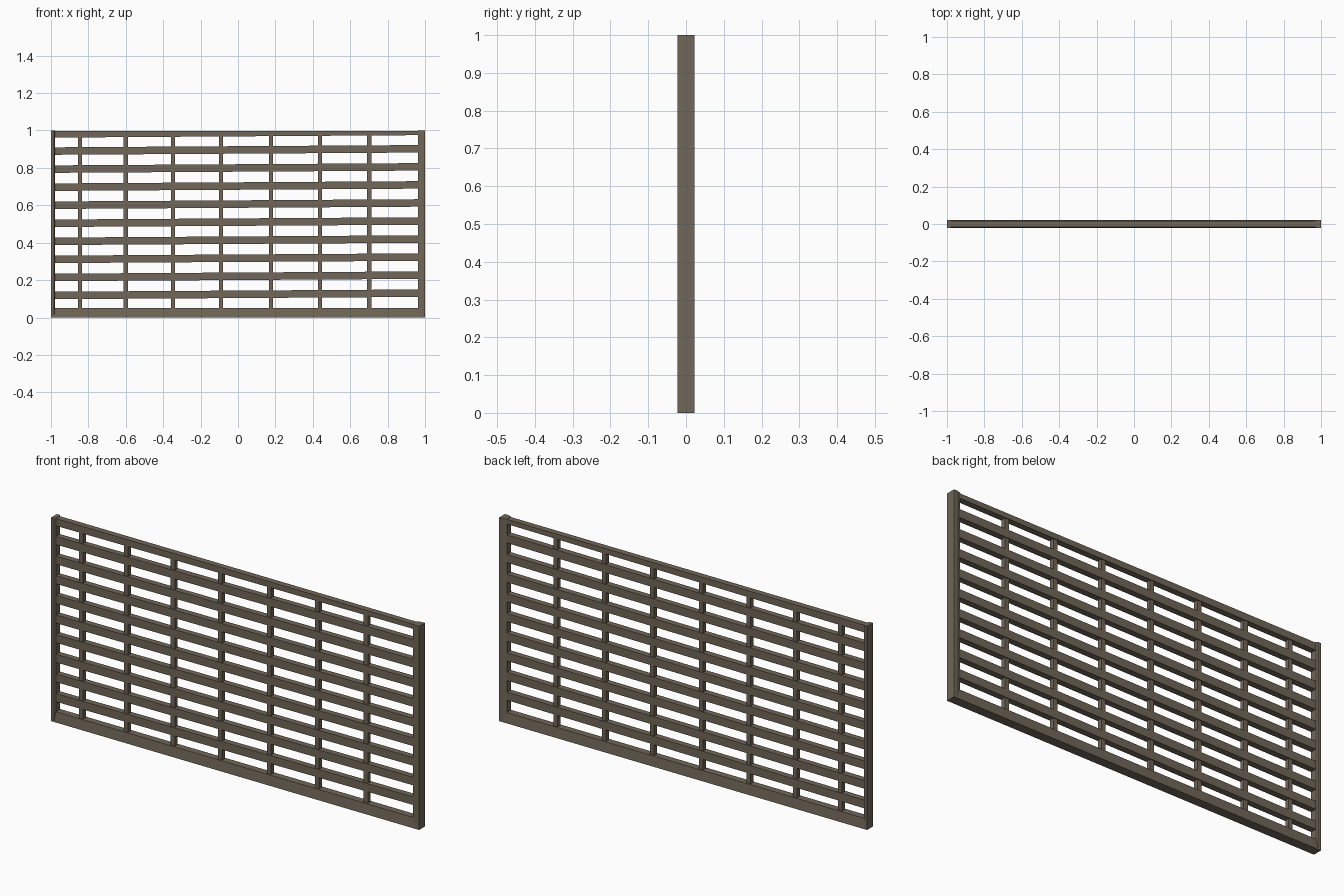
import bpy, bmesh

if "Cube" in bpy.data.objects:
    bpy.data.objects.remove(bpy.data.objects["Cube"])

def material(name, rgb):
    m = bpy.data.materials.new(name)
    m.diffuse_color = (*rgb, 1)
    m.use_nodes = True
    m.node_tree.nodes["Principled BSDF"].inputs["Base Color"].default_value = m.diffuse_color
    return m

wood = material("weathered brown", (0.165, 0.135, 0.098))

def prism(name, ring_a, ring_b):
    """Solid joining two matching cross-sections."""
    bm = bmesh.new()
    a = [bm.verts.new(p) for p in ring_a]
    b = [bm.verts.new(p) for p in ring_b]
    n = len(a)
    bm.faces.new(a)
    bm.faces.new(b[::-1])
    for i in range(n):
        j = (i + 1) % n
        bm.faces.new((a[j], a[i], b[i], b[j]))
    bmesh.ops.recalc_face_normals(bm, faces=bm.faces)
    me = bpy.data.meshes.new(name)
    bm.to_mesh(me)
    bm.free()
    me.materials.append(wood)
    ob = bpy.data.objects.new(name, me)
    bpy.context.collection.objects.link(ob)
    return ob

def slat(name, left, right, d, x0=-0.98, x1=0.97):
    """Horizontal board; left and right are (bottom, top) heights."""
    def ring(x, z):
        return [(x, -d, z[0]), (x, d, z[0]), (x, d, z[1]), (x, -d, z[1])]
    return prism(name, ring(x0, left), ring(x1, right))

# Slightly sloping horizontal slats
for i in range(9):
    zl, zr = 0.118 + i * 0.0965, 0.130 + i * 0.0965
    slat(f"slat_{i + 1}", (zl - 0.020, zl + 0.020), (zr - 0.020, zr + 0.020), 0.015)
slat("top_rail", (0.962, 0.998), (0.975, 0.998), 0.015)

# Thin uprights between the slats
for i, x in enumerate((-0.845, -0.60, -0.347, -0.09, 0.176, 0.438, 0.702)):
    w, d = 0.011, 0.011
    sec = [(-w, -d), (w, -d), (w, d), (-w, d)]
    prism(f"upright_{i + 1}", [(x + u, v, 0.02) for u, v in sec],
          [(x + u, v, 0.985) for u, v in sec])

# End posts, tapering toward the panel
for name, s, inner in (("left_post", -1, 0.978), ("right_post", 1, 0.962)):
    sec = [(1, -0.0225), (0.984, -0.0225), (inner, -0.016),
           (inner, 0.016), (0.984, 0.0225), (1, 0.0225)]
    prism(name, [(s * u, v, 0) for u, v in sec], [(s * u, v, 1) for u, v in sec])

# Bottom rail, wider at the foot
sec = [(-0.0225, 0), (0.0225, 0), (0.017, 0.05), (-0.017, 0.05)]
prism("bottom_rail", [(-0.999, y, z) for y, z in sec], [(0.999, y, z) for y, z in sec])
